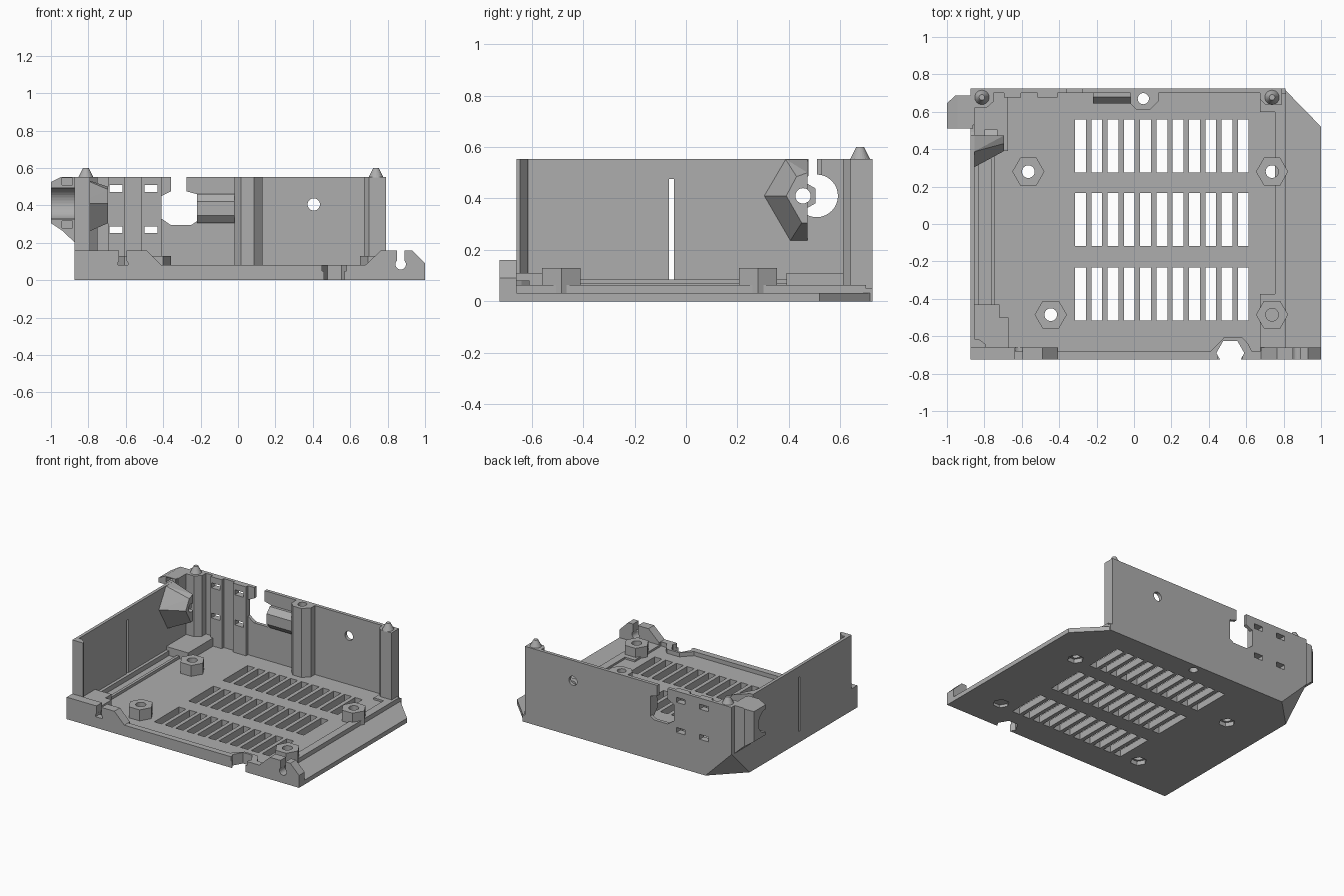
import bpy, bmesh, math
from mathutils import Matrix, Vector

if "Cube" in bpy.data.objects:
    bpy.data.objects.remove(bpy.data.objects["Cube"])

grey = bpy.data.materials.new("plain_grey")
grey.use_nodes = True
COLOUR = (0.42, 0.42, 0.42, 1)
grey.diffuse_color = COLOUR
grey.node_tree.nodes["Principled BSDF"].inputs["Base Color"].default_value = COLOUR

W = 0.725      # half depth of the tray
LEFT = -0.875  # outer face of the side wall
TOP = 0.553    # wall height


def finish(name, bm):
    bmesh.ops.recalc_face_normals(bm, faces=bm.faces)
    mesh = bpy.data.meshes.new(name)
    bm.to_mesh(mesh)
    bm.free()
    mesh.materials.append(grey)
    ob = bpy.data.objects.new(name, mesh)
    bpy.context.collection.objects.link(ob)
    return ob


def box(name, x0, x1, y0, y1, z0, z1):
    return prism(name, [(x0, y0), (x1, y0), (x1, y1), (x0, y1)], z0, z1)


def prism(name, pts, a, b, axis="z"):
    """Extrude a 2D outline from a to b along an axis."""
    place = {"x": lambda p, t: (t, *p), "y": lambda p, t: (p[0], t, p[1]),
             "z": lambda p, t: (*p, t)}[axis]
    bm = bmesh.new()
    face = bm.faces.new([bm.verts.new(place(p, a)) for p in pts])
    ext = bmesh.ops.extrude_face_region(bm, geom=[face])
    move = Vector(place((0, 0), b - a))
    bmesh.ops.translate(bm, vec=move, verts=[v for v in ext["geom"] if isinstance(v, bmesh.types.BMVert)])
    return finish(name, bm)


def ngon(cx, cy, r, n, turn=0.0):
    return [(cx + r * math.cos(turn + i * math.tau / n),
             cy + r * math.sin(turn + i * math.tau / n)) for i in range(n)]


def hull(name, pts):
    bm = bmesh.new()
    verts = [bm.verts.new(p) for p in pts]
    bmesh.ops.convex_hull(bm, input=verts)
    bmesh.ops.dissolve_limit(bm, angle_limit=0.02, verts=bm.verts, edges=bm.edges)
    return finish(name, bm)


def cut(target, *cutters):
    for c in cutters:
        mod = target.modifiers.new("cut", "BOOLEAN")
        mod.operation, mod.solver, mod.object = "DIFFERENCE", "EXACT", c
    deps = bpy.context.evaluated_depsgraph_get()
    target.data = bpy.data.meshes.new_from_object(target.evaluated_get(deps))
    target.modifiers.clear()
    for c in cutters:
        bpy.data.objects.remove(c)


def corner_cutter():
    # Slanted cut under the rear corner of the side wall
    s, e = 0.21, 0.02
    c = Vector((LEFT, W, 0))
    o = c + Vector((-e, e, -e))
    k = s + 3 * e
    return hull("cutter", [o, o + Vector((k, 0, 0)), o - Vector((0, k, 0)), o + Vector((0, 0, k))])


# Floor plate with ventilation slots
SCREWS = [(-0.565, 0.28), (-0.445, -0.485), (0.738, 0.28), (0.738, -0.485)]
FLOOR = 0.05
floor = box("floor", LEFT, 0.81, -W, W, 0, FLOOR)
slots = [box("cutter", -0.315 + i * 0.087, -0.257 + i * 0.087, y, y + 0.283, -0.1, 0.2)
         for y in (-0.515, -0.118, 0.275) for i in range(11)]
nuts = [prism("cutter", ngon(x, y, 0.055, 6), -0.1, 0.03) for x, y in SCREWS]
cut(floor, corner_cutter(), *slots, *nuts,
    *[prism("cutter", ngon(x, y, 0.034, 24), -0.1, 0.2) for x, y in SCREWS],
    prism("cutter", ngon(0.515, -0.69, 0.075, 6), -0.1, 0.2))

# Lower ledge with a cut rear corner
prism("side_ledge", [(0.8, -W), (1, -W), (1, 0.52), (0.8, W)], 0, 0.032)

# Raised rims of the floor
RIM = 0.064
box("side_rim", 0.755, 0.812, -0.66, 0.7, 0.02, RIM)
box("side_rim_rear", 0.675, 0.756, 0.6, 0.7, 0.02, RIM)
box("side_rim_front", 0.675, 0.756, -0.66, -0.375, 0.02, RIM)
front_rim = box("front_rim", LEFT, 0.81, -W, -0.68, 0, 0.08)
bump = prism("front_rim_bump", [(0.39, -0.7), (0.45, -0.64), (0.48, -0.608), (0.58, -0.608),
                                (0.61, -0.64), (0.64, -0.7)], 0.0, 0.08)
for part in (front_rim, bump):
    cut(part, prism("cutter", ngon(0.515, -0.69, 0.075, 6), -0.1, 0.2),
        box("cutter", 0.45, 0.58, -0.8, -0.69, -0.1, 0.2))

# Hexagonal screw standoffs
for i, (x, y) in enumerate(SCREWS):
    post = prism(f"standoff_{i}", ngon(x, y, 0.086, 6), 0.03, 0.13)
    cut(post, prism("cutter", ngon(x, y, 0.034, 24), -0.1, 0.2))

# Front tabs with keyhole slots
tabs = {
    "front_tab_right": (-0.615, [(LEFT, 0), (-0.41, 0), (-0.41, 0.08), (-0.49, 0.16), (LEFT, 0.16)]),
    "front_tab_left": (0.87, [(0.67, 0), (1, 0), (1, 0.09), (0.93, 0.16), (0.765, 0.16), (0.68, 0.08)]),
}
for name, (x, outline) in tabs.items():
    tab = prism(name, outline, -W, -0.66, "y")
    cut(tab, prism("cutter", ngon(x, 0.085, 0.028, 20), -0.8, -0.6, "y"),
        box("cutter", x - 0.02, x + 0.02, -0.8, -0.6, 0.085, 0.3))

# Side wall with slit and round cable opening
side = box("side_wall", LEFT, -0.852, -0.66, W, 0, TOP)
CABLE_Y, CABLE_Z = 0.508, 0.41
cut(side, corner_cutter(), box("cutter", -1, -0.8, -0.067, -0.047, 0.08, 0.475),
    prism("cutter", ngon(CABLE_Y, CABLE_Z, 0.083, 32), -1, -0.8, "x"),
    box("cutter", -1, -0.8, 0.477, 0.528, 0.45, 0.7))
prism("side_wall_flange", [(LEFT, -0.66), (-0.79, -0.66), (-0.79, -0.645), (-0.83, -0.615), (LEFT, -0.615)],
      0.05, TOP)

# Blocks and ribs along the foot of the side wall
box("foot_block_front", -0.86, -0.67, -0.66, -0.5, 0.03, 0.11)
box("foot_block_front_step", -0.86, -0.72, -0.5, -0.43, 0.03, 0.11)
foot = box("foot_block_rear", -0.86, -0.675, 0.39, 0.71, 0.03, 0.11)
cut(foot, corner_cutter())
box("foot_rib_outer", -0.86, -0.83, -0.43, 0.4, 0.03, 0.085)
box("foot_rib_inner", -0.765, -0.745, -0.43, 0.4, 0.03, 0.07)

# Tapered housing inside the side wall
outer = [(0.303, 0.41), (0.387, TOP), (0.473, TOP), (0.473, 0.235), (0.405, 0.235)]
inner = [(0.39, 0.41), (0.43, 0.485), (0.473, 0.5), (0.473, 0.305), (0.45, 0.305)]
housing = hull("cable_housing", [(-0.855, *p) for p in outer] + [(-0.695, *p) for p in inner])
cut(housing, prism("cutter", ngon(0.455, CABLE_Z, 0.03, 20), -1, -0.6, "x"))
nut = prism("cable_nut", ngon(0.455, CABLE_Z, 0.057, 6, math.pi / 6), -0.8, -0.73, "x")
cut(nut, prism("cutter", ngon(0.455, CABLE_Z, 0.03, 20), -1, -0.6, "x"))

# Cable support outside the side wall
support = prism("cable_support", [(-0.86, TOP), (-0.945, TOP), (-1, 0.525), (-1, 0.305), (-0.94, 0.265),
                                  (-0.86, 0.19)], 0.51, 0.688, "y")
cut(support, prism("cutter", ngon(CABLE_Y, CABLE_Z, 0.083, 32), -1.1, -0.8, "x"),
    prism("cutter", [(-1.02, 0.628), (-0.94, 0.7), (-1.02, 0.7)], 0, 1),
    *[box("cutter", -0.94, -0.885, 0.4, 0.58, z, z + 0.036) for z in (0.28, 0.51)])

# Rear wall with connector opening, tie slots and lamp hole
rear = box("rear_wall", LEFT, 0.792, 0.7, W, 0, TOP)
ribs = [box(f"rear_rib_{i}", x0, x1, 0.677, 0.705, 0.04, TOP)
        for i, (x0, x1) in enumerate([(-0.695, -0.605), (-0.515, -0.41)])]


def tie_slots():
    return [box("cutter", x, x + 0.07, 0.6, 0.8, z, z + 0.036) for x in (-0.688, -0.5) for z in (0.252, 0.472)]


opening = [(-0.41, 0.33), (-0.36, 0.295), (-0.25, 0.295), (-0.22, 0.315), (-0.22, 0.46),
           (-0.275, 0.475), (-0.275, 0.7), (-0.358, 0.7), (-0.358, 0.475), (-0.41, 0.45)]
cut(rear, corner_cutter(), *tie_slots(), prism("cutter", opening, 0.6, 0.8, "y"),
    prism("cutter", ngon(0.405, 0.405, 0.033, 24), 0.6, 0.8, "y"))
for rib in ribs:
    cut(rib, *tie_slots())

# Bracket beside the connector opening
prism("connector_bracket", [(0.71, 0.305), (0.68, 0.305), (0.645, 0.345), (0.645, 0.42), (0.68, 0.46), (0.71, 0.46)],
      -0.22, -0.02, "x")

# Screw column on the rear wall
column = prism("screw_column", [(-0.02, 0.71), (-0.02, 0.645), (0.015, 0.61), (0.085, 0.61), (0.13, 0.655),
                                (0.13, 0.71)], 0.03, TOP)
cut(column, prism("cutter", ngon(0.05, 0.67, 0.03, 24), -0.1, 0.7))
cut(floor, prism("cutter", ngon(0.05, 0.67, 0.03, 24), -0.1, 0.7))

# Corner posts with tapered locating pins
right_post = prism("corner_post_right", [(LEFT, W), (LEFT, 0.62), (-0.79, 0.62), (-0.75, 0.655), (-0.75, W)], 0, TOP)
cut(right_post, corner_cutter())
prism("corner_post_left", [(0.675, 0.71), (0.675, 0.665), (0.7, 0.64), (0.792, 0.64), (0.792, W - 0.005),
                           (0.7, W - 0.005)], 0.02, TOP)
for side_name, x in (("right", -0.813), ("left", 0.738)):
    bm = bmesh.new()
    bmesh.ops.create_cone(bm, cap_ends=True, segments=24, radius1=0.04, radius2=0.015, depth=0.05,
                          matrix=Matrix.Translation((x, 0.677, TOP + 0.022)))
    finish(f"locating_pin_{side_name}", bm)
